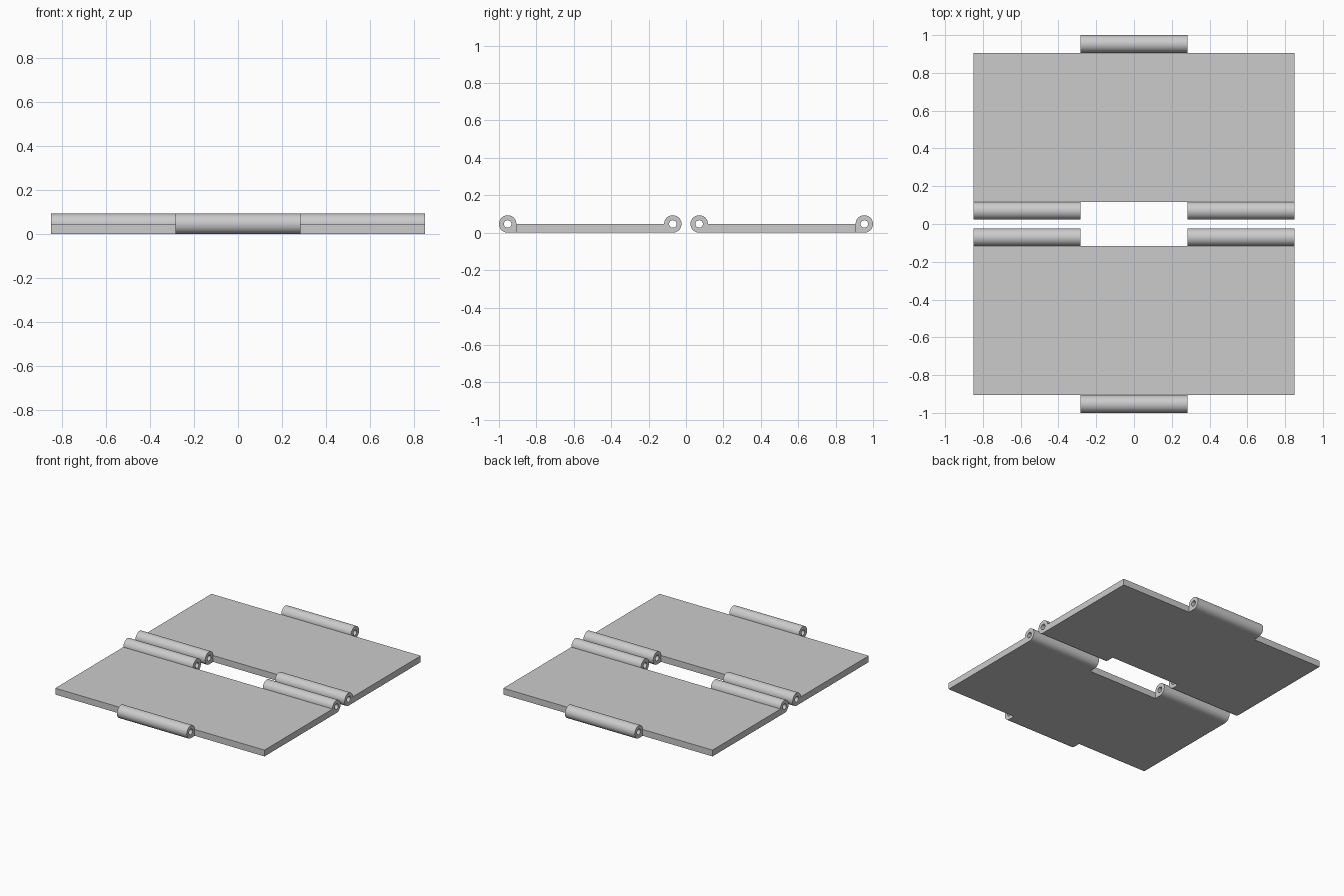
import bpy
import bmesh
from math import cos, sin, pi

if "Cube" in bpy.data.objects:
    bpy.data.objects.remove(bpy.data.objects["Cube"])

R = 0.0467           # knuckle radius, also plate thickness
BORE = 0.02          # pin hole radius
HALF_W = 0.85        # half plate width
THIRD = HALF_W / 3   # half length of one knuckle
OUTER = 1 - R        # outer knuckle axis
INNER = 0.0705       # inner knuckle axis
SEGMENTS = 48

grey = bpy.data.materials.new("plain grey")
grey.use_nodes = True
colour = (0.6, 0.6, 0.6, 1)
grey.diffuse_color = colour
grey.node_tree.nodes["Principled BSDF"].inputs["Base Color"].default_value = colour


def finish(name, bm):
    bmesh.ops.recalc_face_normals(bm, faces=bm.faces)
    mesh = bpy.data.meshes.new(name)
    bm.to_mesh(mesh)
    bm.free()
    mesh.materials.append(grey)
    obj = bpy.data.objects.new(name, mesh)
    bpy.context.collection.objects.link(obj)
    bpy.ops.object.select_all(action="DESELECT")
    obj.select_set(True)
    bpy.context.view_layer.objects.active = obj
    bpy.ops.object.shade_smooth_by_angle(angle=pi / 6)
    return obj


def plate(name, y0, y1):
    bm = bmesh.new()
    bmesh.ops.create_cube(bm, size=1)
    for v in bm.verts:
        v.co.x *= 2 * HALF_W
        v.co.y = y0 if v.co.y < 0 else y1
        v.co.z = 0 if v.co.z < 0 else R
    finish(name, bm)


def knuckle(name, x_mid, y_axis, toward):
    """Bored barrel whose lower quarter on the plate side is squared off."""
    bm = bmesh.new()
    loops = []
    for radius, end in ((R, -1), (R, 1), (BORE, 1), (BORE, -1)):
        loop = []
        for i in range(SEGMENTS):
            a = 2 * pi * i / SEGMENTS
            c, s = cos(a), sin(a)
            r = radius
            if radius == R and c > 0 and s < 0:
                r = R / max(c, -s)
            loop.append(bm.verts.new((x_mid + end * THIRD,
                                      y_axis + toward * r * c, R + r * s)))
        loops.append(loop)
    # Outer wall, end rings and bore wall
    for k in range(4):
        a, b = loops[k], loops[(k + 1) % 4]
        for i in range(SEGMENTS):
            j = (i + 1) % SEGMENTS
            bm.faces.new((a[i], a[j], b[j], b[i]))
    finish(name, bm)


# Two mirrored hinge leaves
for label, side in (("front", -1), ("back", 1)):
    edges = sorted((side * (INNER + R), side * (OUTER - R)))
    plate(label + "_plate", *edges)
    knuckle(label + "_outer_knuckle", 0, side * OUTER, -side)
    for hand, sx in (("left", 1), ("right", -1)):
        knuckle(f"{label}_inner_knuckle_{hand}", sx * 2 * THIRD, side * INNER, side)
